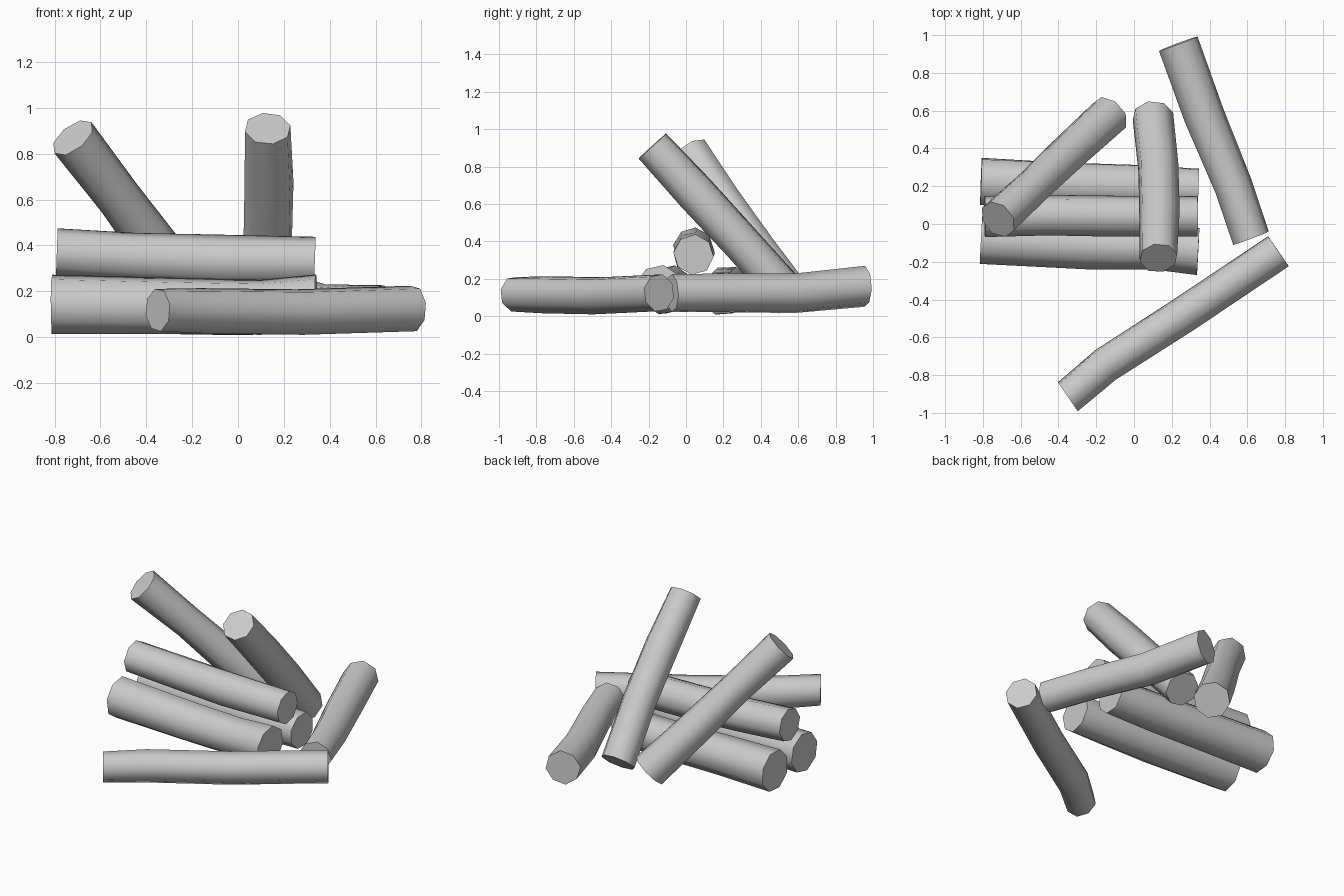
import bpy, bmesh, math, random
from mathutils import Vector

if "Cube" in bpy.data.objects:
    bpy.data.objects.remove(bpy.data.objects["Cube"])

random.seed(4)
SIDES = 8


def log(name, path, radii, twist=0.0):
    """Slightly crooked low-poly log swept along a few points."""
    pts = [Vector(p) for p in path]
    axis = (pts[-1] - pts[0]).normalized()
    up = Vector((0, 0, 1))
    side = axis.cross(up).normalized()
    up = side.cross(axis).normalized()
    bm = bmesh.new()
    rings = []
    for p, r in zip(pts, radii):
        ring = []
        for i in range(SIDES):
            a = 2 * math.pi * i / SIDES + twist
            k = r * random.uniform(0.98, 1.03)
            ring.append(bm.verts.new(p + k * (math.cos(a) * side + math.sin(a) * up)))
        rings.append(ring)
    for a, b in zip(rings, rings[1:]):
        for i in range(SIDES):
            j = (i + 1) % SIDES
            bm.faces.new((a[i], a[j], b[j], b[i]))
    bm.faces.new(rings[0][::-1])
    bm.faces.new(rings[-1])
    bmesh.ops.recalc_face_normals(bm, faces=bm.faces)
    me = bpy.data.meshes.new(name)
    bm.to_mesh(me)
    bm.free()
    ob = bpy.data.objects.new(name, me)
    bpy.context.collection.objects.link(ob)
    bpy.context.view_layer.objects.active = ob
    ob.select_set(True)
    bpy.ops.object.shade_smooth_by_angle(angle=math.radians(60))
    ob.select_set(False)


# Stacked logs: two at the bottom, one resting on top
log("stack_log_front",
    [(-0.81, -0.085, 0.145), (-0.25, -0.115, 0.135), (0.1, -0.12, 0.13), (0.34, -0.145, 0.15)],
    [0.13, 0.125, 0.12, 0.125], 0.2)
log("stack_log_back",
    [(-0.81, 0.225, 0.14), (-0.4, 0.21, 0.135), (0.0, 0.2, 0.125), (0.34, 0.185, 0.125)],
    [0.13, 0.125, 0.12, 0.115], 0.35)
log("stack_log_top",
    [(-0.79, 0.04, 0.37), (-0.45, 0.045, 0.35), (-0.1, 0.04, 0.335), (0.335, 0.04, 0.33)],
    [0.107, 0.107, 0.11, 0.108], 0.1)

# Logs leaning against the stack
log("leaning_log_left",
    [(-0.72, 0.025, 0.87), (-0.52, 0.21, 0.61), (-0.33, 0.39, 0.35), (-0.13, 0.575, 0.095)],
    [0.107, 0.1, 0.105, 0.112], 0.3)
log("leaning_log_right",
    [(0.13, -0.18, 0.91), (0.135, 0.05, 0.66), (0.13, 0.3, 0.39), (0.1, 0.57, 0.085)],
    [0.103, 0.107, 0.107, 0.108], 0.2)

# Loose logs lying on the ground
log("ground_log_back",
    [(0.235, 0.955, 0.16), (0.37, 0.58, 0.125), (0.525, 0.2, 0.125), (0.62, -0.075, 0.125)],
    [0.108, 0.107, 0.102, 0.1], 0.15)
log("ground_log_front",
    [(-0.35, -0.915, 0.12), (-0.15, -0.745, 0.115), (0.27, -0.475, 0.11), (0.765, -0.145, 0.125)],
    [0.095, 0.1, 0.1, 0.1], 0.25)
